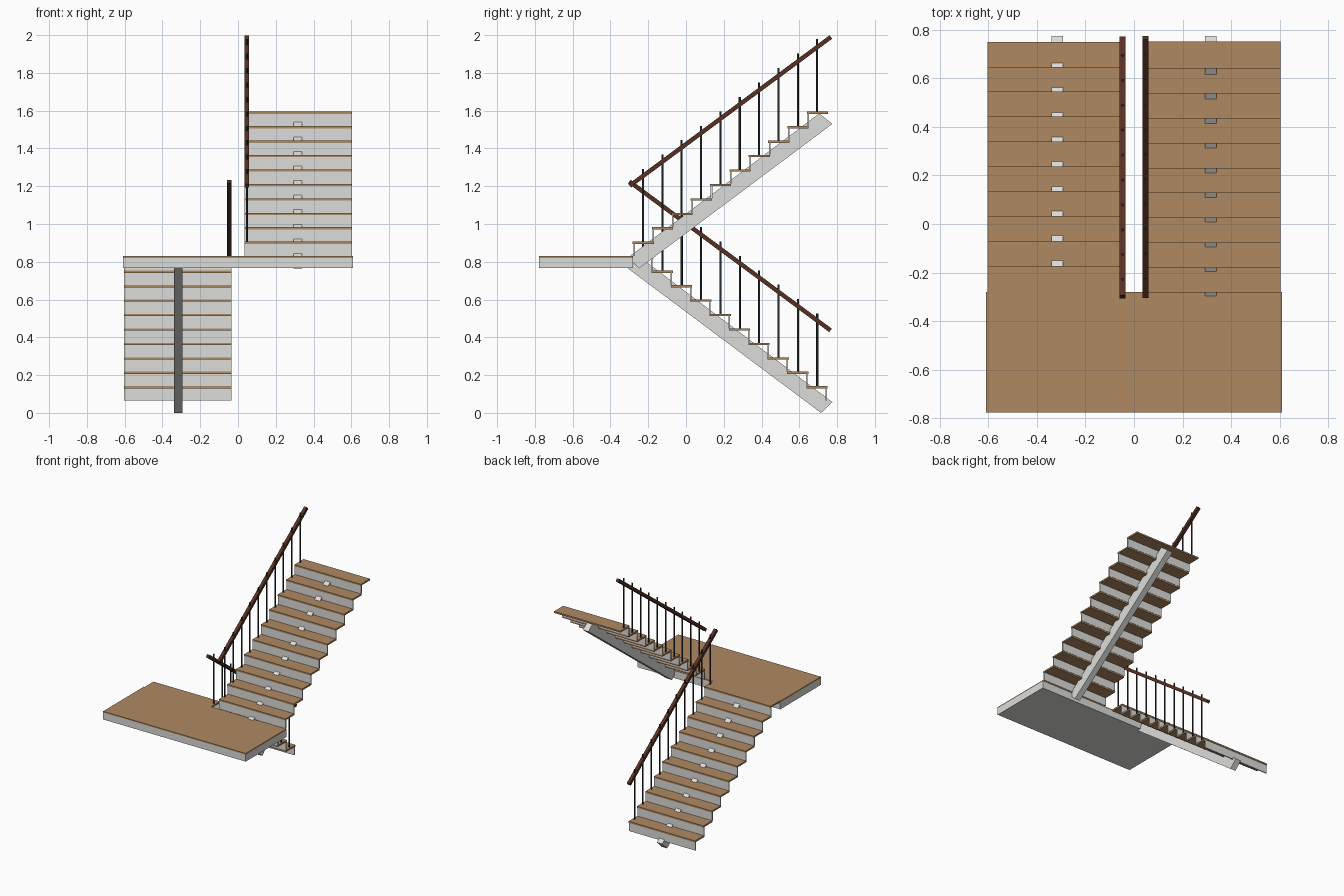
import bpy, bmesh, math
from mathutils import Vector

if "Cube" in bpy.data.objects:
    bpy.data.objects.remove(bpy.data.objects["Cube"])


def material(name, rgb):
    m = bpy.data.materials.new(name)
    m.diffuse_color = (*rgb, 1)
    m.use_nodes = True
    m.node_tree.nodes["Principled BSDF"].inputs["Base Color"].default_value = m.diffuse_color
    return m


WOOD = material("oak_wood", (0.43, 0.25, 0.12))
WHITE = material("white_paint", (0.72, 0.72, 0.70))
RAIL = material("dark_red_wood", (0.095, 0.03, 0.016))
METAL = material("dark_metal", (0.022, 0.026, 0.03))


def finish(name, bm, mat):
    bmesh.ops.recalc_face_normals(bm, faces=bm.faces)
    me = bpy.data.meshes.new(name)
    bm.to_mesh(me)
    bm.free()
    me.materials.append(mat)
    ob = bpy.data.objects.new(name, me)
    bpy.context.collection.objects.link(ob)
    return ob


def prism(bm, profile, x0, x1):
    """Extrude a (y, z) outline from x0 to x1."""
    face = bm.faces.new([bm.verts.new((x0, y, z)) for y, z in profile])
    ext = bmesh.ops.extrude_face_region(bm, geom=[face])
    verts = [v for v in ext["geom"] if isinstance(v, bmesh.types.BMVert)]
    bmesh.ops.translate(bm, verts=verts, vec=(x1 - x0, 0, 0))


def box(y0, y1, z0, z1):
    return [(y0, z0), (y1, z0), (y1, z1), (y0, z1)]


STEPS, RISE, RUN, DEPTH = 10, 0.0765, 0.1025, 0.1125
TREAD_T, RISER_T, NOSE = 0.012, 0.008, 0.004
LANDING_Z = 0.83


def flight(label, side, y_start, direction, base):
    """One straight flight; u runs along the climb, h above its base."""
    def place(profile):
        return [(y_start + direction * u, base + h) for u, h in profile]

    inner, outer = side * 0.034, side * 0.603
    treads, risers, posts = bmesh.new(), bmesh.new(), bmesh.new()
    rail_x = side * 0.0465
    for i in range(STEPS):
        u, top = i * RUN, (i + 1) * RISE
        prism(treads, place(box(u, u + DEPTH, top - TREAD_T, top)), inner, outer)
        prism(risers, place(box(u + NOSE, u + NOSE + RISER_T, top - RISE, top - TREAD_T)),
              inner, outer)
        # baluster standing on the tread and passing through the rail
        made = bmesh.ops.create_cone(posts, cap_ends=True, segments=10,
                                     radius1=0.0055, radius2=0.0055, depth=0.385)
        bmesh.ops.translate(posts, verts=made["verts"], vec=(
            rail_x, y_start + direction * (u + 0.055), base + top + 0.1915))
    finish(label + "_treads", treads, WOOD)
    finish(label + "_risers", risers, WHITE)
    ob = finish(label + "_balusters", posts, METAL)
    for p in ob.data.polygons:
        p.use_smooth = len(p.vertices) == 4

    # central sloping beam
    bm = bmesh.new()
    prism(bm, place([(0.035, -0.065), (1.058, 0.70), (0.988, 0.755), (-0.025, -0.008)]),
          side * 0.293, side * 0.339)
    finish(label + "_beam", bm, WHITE)

    # handrail with square-cut ends
    a, b = Vector((-0.015, 0.372)), Vector((1.05, 1.16))
    d = (b - a).normalized()
    n = Vector((-d.y, d.x)) * 0.0115
    bm = bmesh.new()
    prism(bm, place([a - n, b - n, b + n, a + n]), rail_x - 0.0125, rail_x + 0.0125)
    finish(label + "_handrail", bm, RAIL)


flight("lower", -1, 0.75, -1, LANDING_Z - STEPS * RISE)
flight("upper", 1, -0.283, 1, LANDING_Z)

# landing slab and its floor board
for name, z0, z1, mat in (("landing_slab", 0.767, 0.821, WHITE),
                          ("landing_floor", 0.821, LANDING_Z, WOOD)):
    bm = bmesh.new()
    prism(bm, box(-0.777, -0.28, z0, z1), -0.61, 0.61)
    finish(name, bm, mat)
